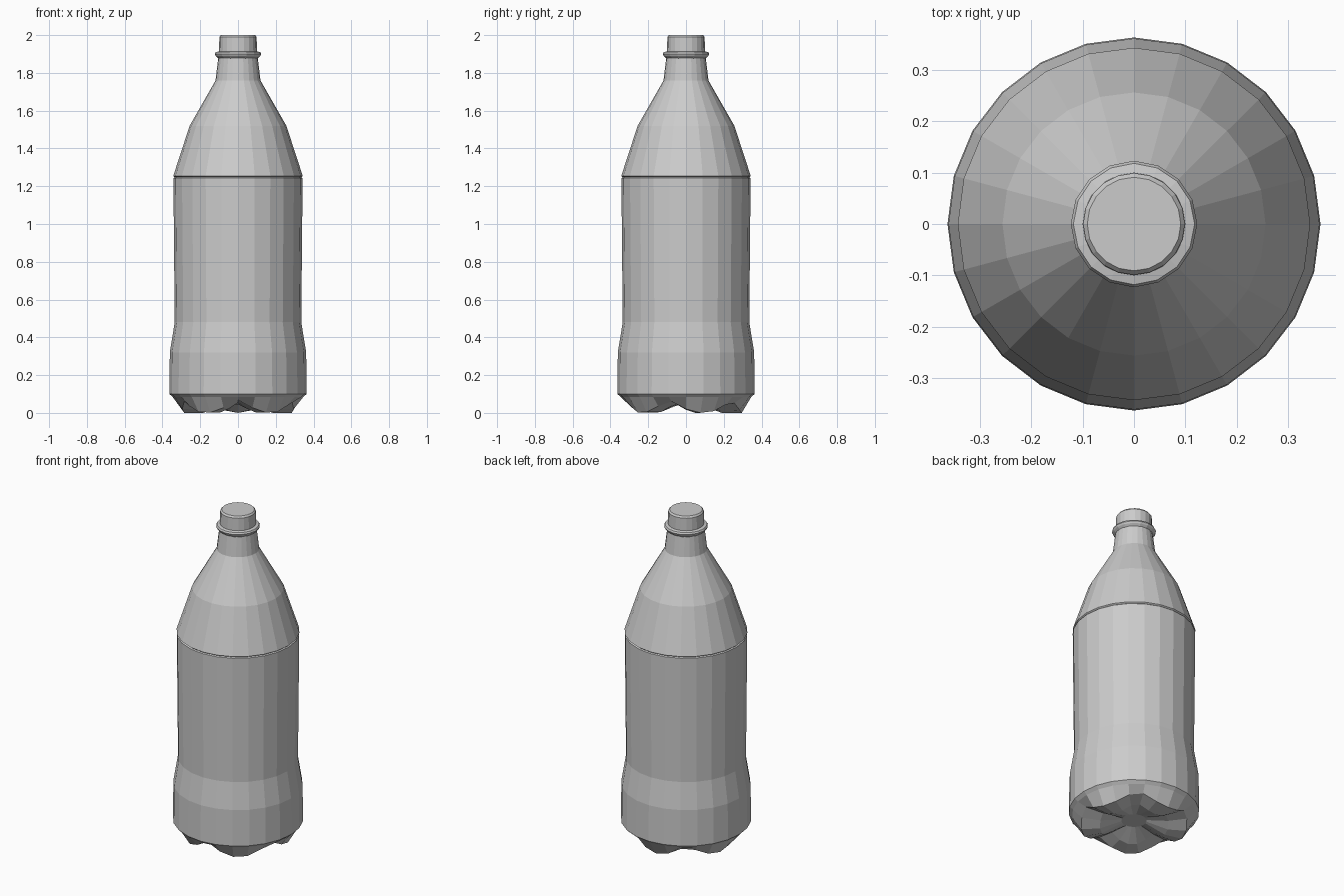
import bpy, bmesh, math

if "Cube" in bpy.data.objects:
    bpy.data.objects.remove(bpy.data.objects["Cube"])


def lathe(name, profile, sides, cap_bottom=False, cap_top=False, lift=None):
    """Revolve (radius, z) points around z; lift(radius, z, angle) may reshape a ring."""
    bm = bmesh.new()
    rings = []
    for r, z in profile:
        ring = []
        for i in range(sides):
            a = 2 * math.pi * i / sides
            ring.append(bm.verts.new((r * math.cos(a), r * math.sin(a),
                                      lift(r, z, a) if lift else z)))
        rings.append(ring)
    for lo, hi in zip(rings, rings[1:]):
        for i in range(sides):
            j = (i + 1) % sides
            bm.faces.new((lo[i], lo[j], hi[j], hi[i]))
    if cap_bottom:
        bm.faces.new(rings[0][::-1])
    if cap_top:
        bm.faces.new(rings[-1])
    mesh = bpy.data.meshes.new(name)
    bm.to_mesh(mesh)
    bm.free()
    obj = bpy.data.objects.new(name, mesh)
    bpy.context.collection.objects.link(obj)
    return obj


def foot_lift(r, z, a):
    """Press five feet of the base down to the floor, one pointing to the back."""
    if z > 0.075 or r < 0.15:
        return z
    c = max(0.0, (1 + math.cos(5 * (a - math.pi / 2))) / 2)
    return z * (1 - c ** 0.5)


# Footed base, lower bulge, straight body, shoulder and neck
lathe("bottle_body", [
    (0.07, 0.045), (0.19, 0.055), (0.295, 0.07), (0.345, 0.083), (0.363, 0.10),
    (0.361, 0.32), (0.335, 0.48), (0.342, 1.243), (0.336, 1.248),
    (0.343, 1.254), (0.256, 1.52), (0.119, 1.76), (0.104, 1.885),
], 24, cap_bottom=True, lift=foot_lift)

# Collar ring under the cap
lathe("neck_ring", [
    (0.102, 1.875), (0.118, 1.89), (0.123, 1.90), (0.118, 1.91), (0.095, 1.915),
], 16, cap_bottom=True, cap_top=True)

# Closed screw cap
lathe("cap", [
    (0.100, 1.905), (0.099, 1.99), (0.091, 2.0),
], 20, cap_bottom=True, cap_top=True)
